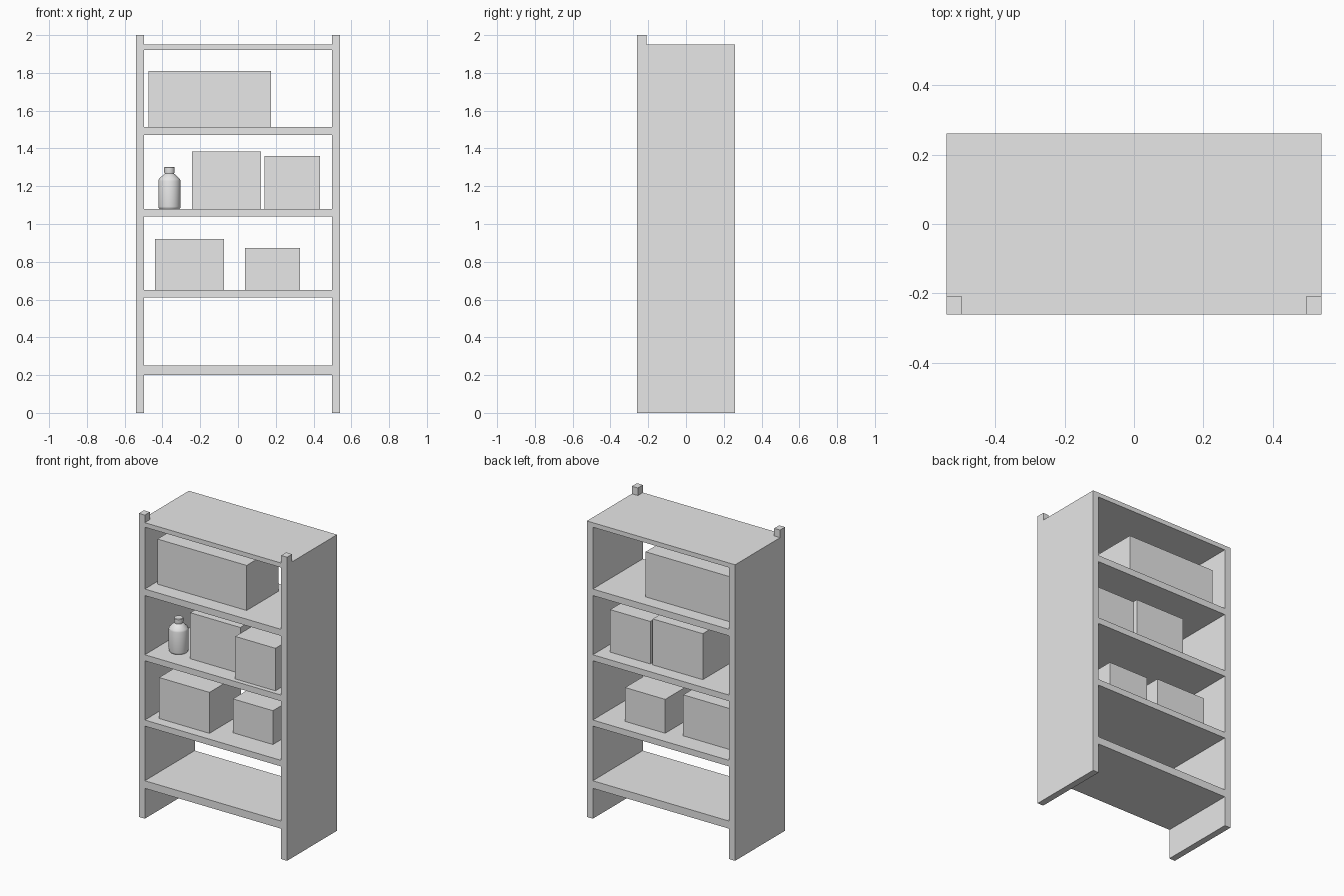
import bpy, bmesh, math

old = bpy.data.objects.get("Cube")
if old:
    bpy.data.objects.remove(old, do_unlink=True)

grey = bpy.data.materials.new("plain grey")
grey.use_nodes = True
COLOUR = (0.8, 0.8, 0.8, 1)
grey.diffuse_color = COLOUR
grey.node_tree.nodes["Principled BSDF"].inputs["Base Color"].default_value = COLOUR

HALF_W, HALF_D, PANEL = 0.54, 0.26, 0.043
INNER = HALF_W - PANEL


def finish(name, bm):
    bmesh.ops.recalc_face_normals(bm, faces=bm.faces)
    mesh = bpy.data.meshes.new(name)
    bm.to_mesh(mesh)
    bm.free()
    mesh.materials.append(grey)
    obj = bpy.data.objects.new(name, mesh)
    bpy.context.collection.objects.link(obj)
    return obj


def box(name, xs, ys, zs):
    bm = bmesh.new()
    bmesh.ops.create_cube(bm, size=1)
    for v in bm.verts:
        v.co = [(a + b) / 2 + c * (b - a) for (a, b), c in zip((xs, ys, zs), v.co)]
    return finish(name, bm)


def side_panel(name, x):
    # Flat panel whose front edge rises into a short post
    outline = [(-HALF_D, 0), (HALF_D, 0), (HALF_D, 1.95),
               (-0.208, 1.95), (-0.208, 2), (-HALF_D, 2)]
    bm = bmesh.new()
    face = bm.faces.new([bm.verts.new((x, y, z)) for y, z in outline])
    new = bmesh.ops.extrude_face_region(bm, geom=[face])["geom"]
    for v in new:
        if isinstance(v, bmesh.types.BMVert):
            v.co.x += PANEL
    return finish(name, bm)


# Frame
side_panel("right_side_panel", -HALF_W)
side_panel("left_side_panel", INNER)

# Shelves and top board
shelves = {"bottom_shelf": (0.2, 0.25), "lower_shelf": (0.61, 0.65),
           "middle_shelf": (1.04, 1.08), "upper_shelf": (1.47, 1.513),
           "top_board": (1.92, 1.95)}
for name, zs in shelves.items():
    box(name, (-INNER, INNER), (-HALF_D, HALF_D), zs)

# Boxes standing on the shelves
box("long_box", (-0.475, 0.175), (-0.16, 0.17), (1.513, 1.81))
box("middle_large_box", (-0.243, 0.122), (-0.15, 0.172), (1.08, 1.383))
box("middle_small_box", (0.141, 0.434), (-0.23, 0.17), (1.08, 1.36))
box("lower_large_box", (-0.44, -0.073), (-0.193, 0.133), (0.65, 0.92))
box("lower_small_box", (0.036, 0.328), (-0.105, 0.165), (0.65, 0.873))


# Bottle
def lathe(name, profile, centre, sides=32):
    bm = bmesh.new()
    verts = [bm.verts.new((r, 0, z)) for r, z in profile]
    edges = [bm.edges.new(pair) for pair in zip(verts, verts[1:])]
    bmesh.ops.spin(bm, geom=verts + edges, cent=(0, 0, 0), axis=(0, 0, 1),
                   angle=math.tau, steps=sides, use_merge=True)
    bmesh.ops.remove_doubles(bm, verts=bm.verts, dist=0.0001)
    obj = finish(name, bm)
    obj.location = centre
    bpy.ops.object.select_all(action="DESELECT")
    obj.select_set(True)
    bpy.context.view_layer.objects.active = obj
    bpy.ops.object.shade_smooth_by_angle(angle=math.radians(35))


spot = (-0.363, -0.1, 1.08)
lathe("bottle", [(0, 0), (0.053, 0), (0.058, 0.006), (0.059, 0.012), (0.059, 0.148),
                 (0.056, 0.158), (0.03, 0.183), (0.024, 0.187), (0.024, 0.195), (0, 0.195)], spot)
lathe("bottle_cap", [(0, 0.19), (0.027, 0.19), (0.028, 0.195), (0.028, 0.218),
                     (0.025, 0.222), (0, 0.222)], spot)
